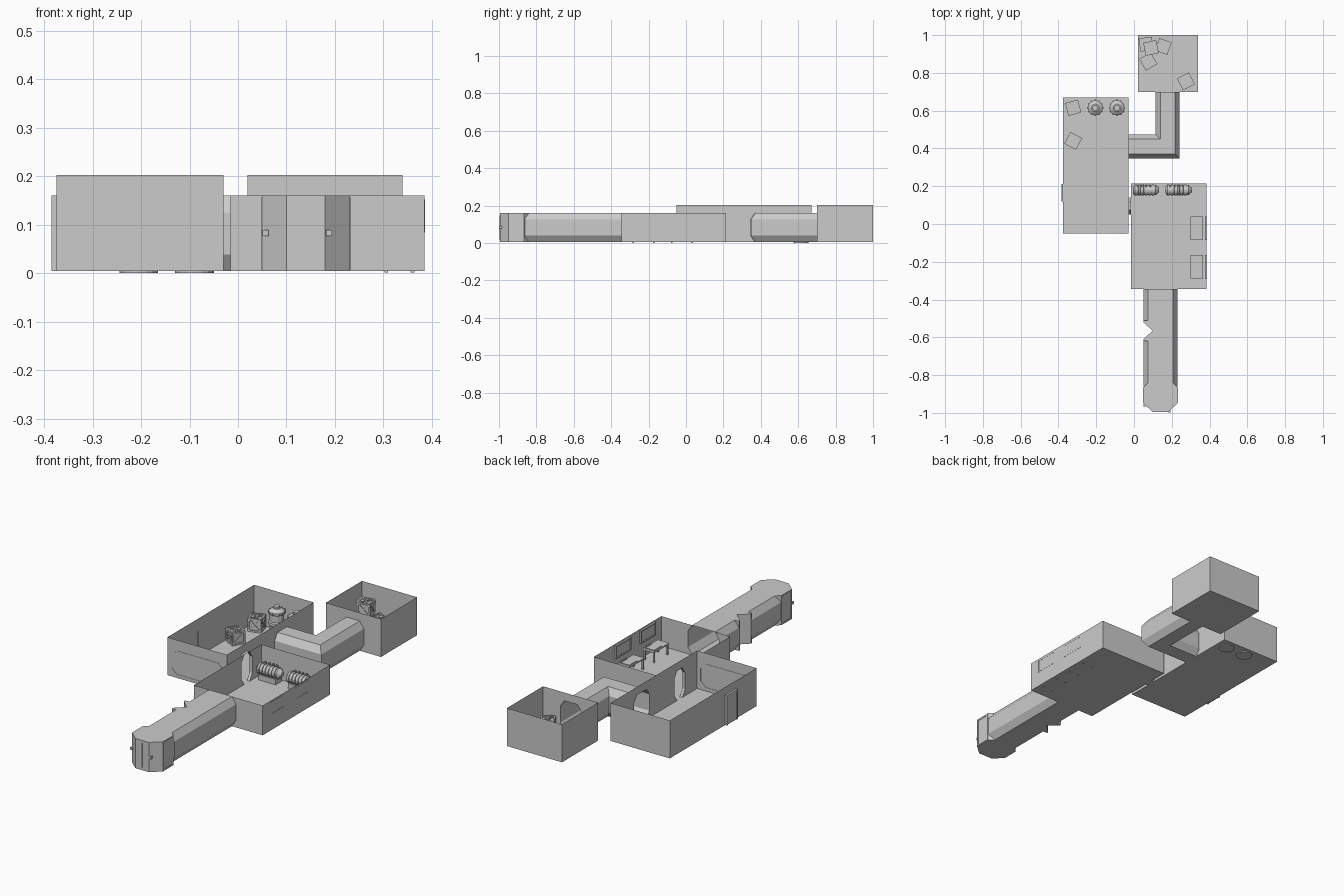
import bpy, bmesh, math
from mathutils import Vector, Matrix

if "Cube" in bpy.data.objects:
    bpy.data.objects.remove(bpy.data.objects["Cube"])

Z0, ZC = 0.004, 0.16      # floor level, corridor ceiling
CX, CZ = 0.024, 0.035     # corridor corner cuts


def make(name, bm):
    bmesh.ops.remove_doubles(bm, verts=bm.verts, dist=1e-5)
    bmesh.ops.recalc_face_normals(bm, faces=bm.faces)
    me = bpy.data.meshes.new(name)
    bm.to_mesh(me)
    bm.free()
    ob = bpy.data.objects.new(name, me)
    bpy.context.collection.objects.link(ob)
    return ob


def face(bm, pts):
    return bm.faces.new([bm.verts.new(p) for p in pts])


def box(bm, c, s, rot=None):
    m = Matrix.Translation(c) @ (rot or Matrix()) @ Matrix.Diagonal((*s, 1))
    bmesh.ops.create_cube(bm, size=1, matrix=m)


def beam(bm, a, b, w):
    d = Vector(b) - Vector(a)
    q = d.to_track_quat('Z', 'Y').to_matrix().to_4x4()
    box(bm, (Vector(a) + Vector(b)) / 2, (w, w, d.length), q)


def wall(bm, a, b, h, holes=()):
    """Vertical sheet from a to b; holes are (start, end) spans cut as octagons."""
    a, b = Vector(a), Vector(b)
    d = (b - a).normalized()
    P = lambda t, z: (*(a + d * t), z)
    quad = lambda t0, t1, z0, z1: face(bm, [P(t0, z0), P(t1, z0), P(t1, z1), P(t0, z1)])
    t = 0
    for s, e in holes:
        quad(t, s, Z0, h)
        for x, c in ((s, CX), (e, -CX)):
            face(bm, [P(x, Z0), P(x + c, Z0), P(x, Z0 + CZ)])
            face(bm, [P(x, ZC), P(x + c, ZC), P(x, ZC - CZ)])
        if h > ZC + 0.001:
            quad(s, e, ZC, h)
        t = e
    quad(t, (b - a).length, Z0, h)


def room(name, x0, x1, y0, y1, h, s=(), e=(), n=(), w=()):
    bm = bmesh.new()
    face(bm, [(x0, y0, Z0), (x1, y0, Z0), (x1, y1, Z0), (x0, y1, Z0)])
    wall(bm, (x0, y0), (x1, y0), h, s)
    wall(bm, (x1, y0), (x1, y1), h, e)
    wall(bm, (x0, y1), (x1, y1), h, n)
    wall(bm, (x0, y0), (x0, y1), h, w)
    make(name, bm)


def corridor(name, path, hw):
    """Octagonal tube swept along a flat path with mitred corners."""
    prof = [(-hw + CX, Z0), (hw - CX, Z0), (hw, Z0 + CZ), (hw, ZC - CZ),
            (hw - CX, ZC), (-hw + CX, ZC), (-hw, ZC - CZ), (-hw, Z0 + CZ)]
    pts = [Vector(p) for p in path]
    bm = bmesh.new()
    rings = []
    for i, p in enumerate(pts):
        d0 = (p - pts[i - 1]).normalized() if i else (pts[1] - p).normalized()
        d1 = (pts[i + 1] - p).normalized() if i < len(pts) - 1 else d0
        n0, n1 = Vector((d0.y, -d0.x)), Vector((d1.y, -d1.x))
        m = (n0 + n1) / (1 + n0.dot(n1))
        rings.append([bm.verts.new((*(p + m * x), z)) for x, z in prof])
    for r, q in zip(rings, rings[1:]):
        for k in range(8):
            bm.faces.new([r[k], r[k - 1], q[k - 1], q[k]])
    make(name, bm)


# Open-topped rooms
room("left_room", -0.375, -0.03, -0.05, 0.67, 0.203,
     e=[(0.10, 0.19), (0.395, 0.525)], w=[(0.17, 0.26)])
room("middle_room", -0.015, 0.385, -0.345, 0.215, ZC,
     s=[(0.065, 0.245)], w=[(0.395, 0.485)])
room("back_room", 0.02, 0.34, 0.70, 1.0, 0.203, s=[(0.095, 0.22)])

# Corridors
corridor("bent_corridor", [(-0.03, 0.41), (0.178, 0.41), (0.178, 0.70)], 0.063)
corridor("room_link", [(-0.03, 0.095), (-0.015, 0.095)], 0.045)
corridor("entry_corridor_near", [(0.14, -0.345), (0.14, -0.51)], 0.09)
corridor("entry_corridor_far", [(0.14, -0.62), (0.14, -0.86)], 0.09)

# Corridor section with the V-shaped side niche
bm = bmesh.new()
niche = [(0.074, -0.51), (0.05, -0.51), (0.05, -0.52), (0.098, -0.565),
         (0.05, -0.61), (0.05, -0.62), (0.074, -0.62)]
for z in (Z0, ZC):
    face(bm, [(x, y, z) for x, y in niche] + [(0.206, -0.62, z), (0.206, -0.51, z)])
for a, b in zip(niche, niche[1:]):
    wall(bm, a, b, ZC)
side = [(0.206, Z0), (0.23, Z0 + CZ), (0.23, ZC - CZ), (0.206, ZC)]
for (x, z), (u, v) in zip(side, side[1:]):
    face(bm, [(x, -0.62, z), (x, -0.51, z), (u, -0.51, v), (u, -0.62, v)])
make("corridor_niche", bm)

# Faceted entrance chamber
bm = bmesh.new()
foot = [(0.074, -0.84), (0.05, -0.865), (0.05, -0.95), (0.10, -0.995),
        (0.18, -0.995), (0.23, -0.95), (0.23, -0.865), (0.206, -0.84)]
for z in (Z0, ZC):
    face(bm, [(x, y, z) for x, y in foot])
for a, b in zip(foot, foot[1:]):
    wall(bm, a, b, ZC)
make("entrance_chamber", bm)

# Entrance door frames, centre seam and handles
bm = bmesh.new()
for x in (0.05, 0.23):
    for y in (-0.945, -0.87):
        box(bm, (x, y, 0.082), (0.004, 0.007, 0.15))
    for z in (0.011, 0.153):
        box(bm, (x, -0.9075, z), (0.004, 0.08, 0.007))
box(bm, (0.14, -0.996, 0.082), (0.002, 0.004, 0.13))
for x, y in ((0.057, -0.96), (0.188, -0.992)):
    box(bm, (x, y, 0.083), (0.012, 0.014, 0.013))
make("entrance_door_trim", bm)

# West door on the left room
bm = bmesh.new()
box(bm, (-0.379, 0.165, (Z0 + ZC) / 2), (0.006, 0.08, ZC - Z0))
for y in (0.123, 0.207):
    box(bm, (-0.38, y, (Z0 + ZC) / 2), (0.01, 0.008, ZC - Z0))
box(bm, (-0.38, 0.165, ZC - 0.004), (0.01, 0.09, 0.008))
make("west_door", bm)

# Octagonal hatch outline on the left room's front wall
bm = bmesh.new()
hatch = [(-0.32, 0.022), (-0.08, 0.022), (-0.05, 0.05), (-0.05, 0.117),
         (-0.08, 0.145), (-0.32, 0.145), (-0.35, 0.117), (-0.35, 0.05)]
for (x, z), (u, v) in zip(hatch, hatch[1:] + hatch[:1]):
    beam(bm, (x, -0.05, z), (u, -0.05, v), 0.003)
make("front_hatch_outline", bm)


# Crates with framed edges and crossed boards
def crate(x, y, z, deg, s=0.07):
    bm = bmesh.new()
    h = s / 2 - 0.004
    box(bm, (0, 0, 0), (s - 0.012,) * 3)
    for ax in range(3):
        P = lambda a, b, c: [(a, b, c), (c, a, b), (b, c, a)][ax]
        for i in (-h, h):
            for j in (-h, h):
                beam(bm, P(i, j, -h), P(i, j, h), 0.008)
            beam(bm, P(-h, -h, i), P(h, h, i), 0.006)
            beam(bm, P(-h, h, i), P(h, -h, i), 0.006)
    ob = make("crate", bm)
    ob.location = (x, y, z + s / 2)
    ob.rotation_euler.z = math.radians(deg)


for c in [(-0.322, 0.615, Z0, 15), (-0.322, 0.44, Z0, -28), (0.064, 0.952, Z0, 8),
          (0.155, 0.94, Z0, -20), (0.076, 0.86, Z0, 30), (0.275, 0.755, Z0, 28),
          (0.09, 0.932, 0.075, 12)]:
    crate(*c)


# Turned shapes: (radius, height) profile around z
def lathe(bm, prof, n, m):
    rings = [[bm.verts.new(m @ Vector((r * math.cos(k * math.tau / n), r * math.sin(k * math.tau / n), z)))
              for k in range(n)] for r, z in prof]
    for a, b in zip(rings, rings[1:]):
        for k in range(n):
            bm.faces.new([a[k - 1], a[k], b[k], b[k - 1]])
    bm.faces.new(rings[0])
    bm.faces.new(rings[-1])


# Standing barrels
for x in (-0.205, -0.09):
    bm = bmesh.new()
    lathe(bm, [(0.04, 0), (0.04, 0.015), (0.035, 0.02), (0.035, 0.06), (0.04, 0.065), (0.04, 0.08),
               (0.035, 0.085), (0.035, 0.12), (0.04, 0.125), (0.04, 0.135), (0.02, 0.15),
               (0.015, 0.15), (0.015, 0.16)], 16, Matrix.Translation((x, 0.615, 0)))
    for k in range(12):
        a = k * math.tau / 12
        box(bm, (x + 0.04 * math.cos(a), 0.615 + 0.04 * math.sin(a), 0.13), (0.006, 0.008, 0.012),
            Matrix.Rotation(a, 4, 'Z'))
    make("barrel", bm)

# Lying ribbed tanks on stands
for x in (-0.005, 0.168):
    bm = bmesh.new()
    prof = [(0.02, 0), (0.028, 0.006)]
    for i in range(6):
        t = 0.01 + i * 0.018
        prof += [(0.031, t), (0.031, t + 0.01), (0.027, t + 0.011), (0.027, t + 0.017)]
    prof += [(0.028, 0.12), (0.012, 0.138)]
    lathe(bm, prof, 14, Matrix.Translation((x, 0.18, 0.055)) @ Matrix.Rotation(math.pi / 2, 4, 'Y'))
    for i in range(4):
        box(bm, (x + 0.025 + i * 0.022, 0.2, 0.08), (0.008, 0.008, 0.01))
    box(bm, (x + 0.065, 0.18, 0.018), (0.1, 0.05, 0.028))
    make("tank", bm)

# Tables with a raised rim, and the wall screens above them
for y in (-0.022, -0.227):
    bm = bmesh.new()
    box(bm, (0.333, y, 0.06), (0.066, 0.125, 0.006))
    for sx in (-1, 1):
        for sy in (-1, 1):
            box(bm, (0.333 + sx * 0.027, y + sy * 0.055, 0.03), (0.008, 0.008, 0.058))
        box(bm, (0.333 + sx * 0.03, y + 0.03, 0.066), (0.006, 0.065, 0.008))
    box(bm, (0.333, y + 0.059, 0.066), (0.066, 0.007, 0.008))
    make("table", bm)
    bm = bmesh.new()
    box(bm, (0.382, y, 0.118), (0.004, 0.115, 0.056))
    for s in (-1, 1):
        box(bm, (0.381, y + s * 0.06, 0.118), (0.01, 0.006, 0.068))
        box(bm, (0.381, y, 0.118 + s * 0.031), (0.01, 0.12, 0.006))
    make("wall_screen", bm)
